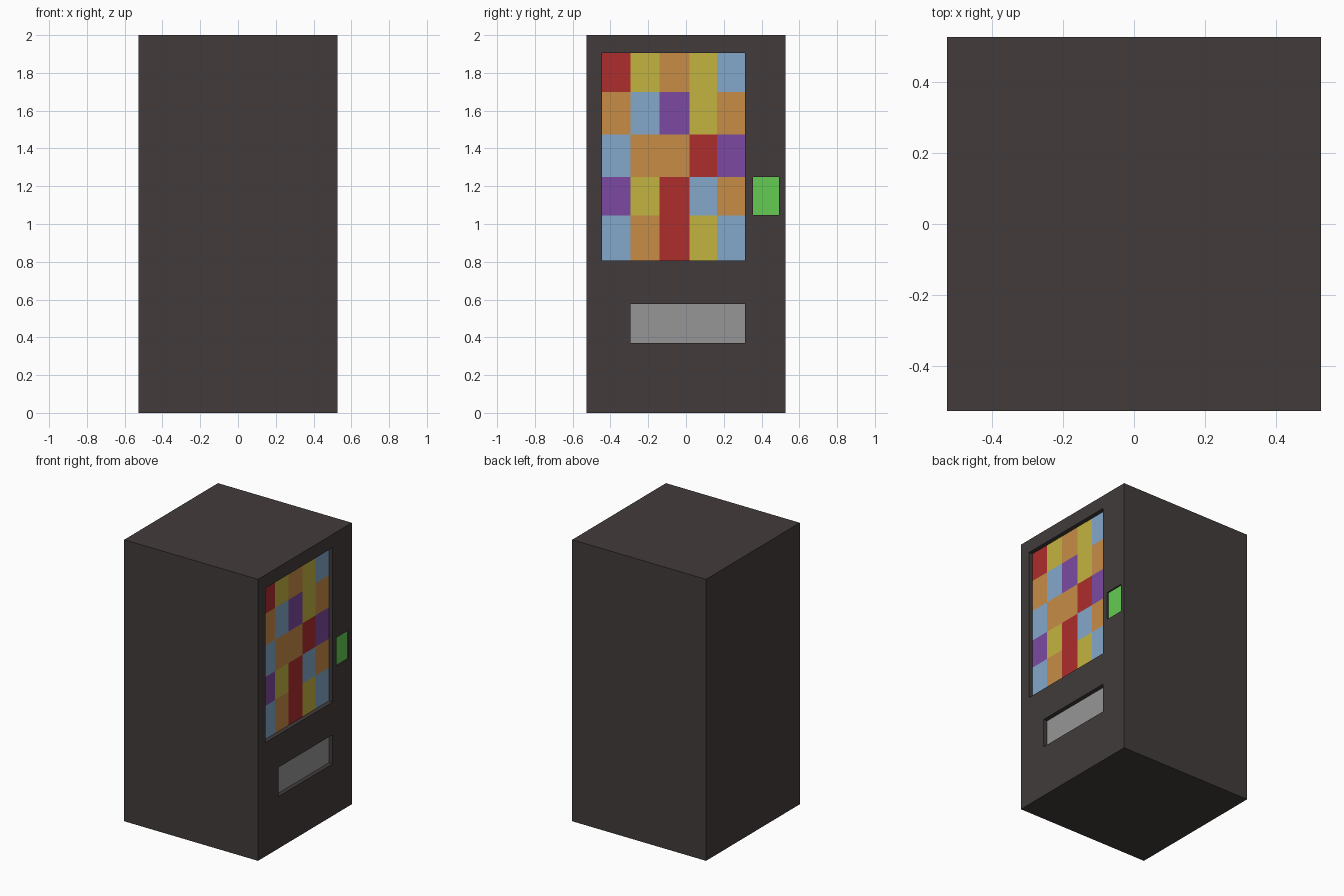
import bpy
import bmesh
from mathutils import Matrix, Vector

cube = bpy.data.objects.get("Cube")
if cube:
    bpy.data.objects.remove(cube, do_unlink=True)


def linear(c):
    c /= 255
    return c / 12.92 if c <= 0.04045 else ((c + 0.055) / 1.055) ** 2.4


def material(name, *rgb):
    color = [linear(c) for c in rgb] + [1]
    mat = bpy.data.materials.new(name)
    mat.use_nodes = True
    mat.diffuse_color = color
    mat.node_tree.nodes["Principled BSDF"].inputs["Base Color"].default_value = color
    return mat


charcoal = material("charcoal", 66, 60, 59)
grey = material("tray grey", 150, 150, 150)
green = material("button green", 100, 203, 82)
products = {
    "R": material("red", 174, 45, 45),
    "Y": material("yellow", 196, 180, 64),
    "O": material("orange", 199, 140, 70),
    "B": material("blue", 131, 167, 202),
    "P": material("purple", 124, 74, 162),
}


def add_object(name, bm, mats):
    mesh = bpy.data.meshes.new(name)
    bm.to_mesh(mesh)
    bm.free()
    for mat in mats:
        mesh.materials.append(mat)
    obj = bpy.data.objects.new(name, mesh)
    bpy.context.collection.objects.link(obj)
    return obj


def add_box(bm, low, high):
    low, high = Vector(low), Vector(high)
    place = Matrix.Translation((low + high) / 2) @ Matrix.Diagonal((*(high - low), 1))
    bmesh.ops.create_cube(bm, size=1, matrix=place)


def add_panel(name, x, ys, zs, mats, pick=lambda row, col: 0):
    """Sheet facing +x, split along ys and zs, coloured cell by cell."""
    bm = bmesh.new()
    grid = [[bm.verts.new((x, y, z)) for y in ys] for z in zs]
    for r in range(len(zs) - 1):
        for c in range(len(ys) - 1):
            face = bm.faces.new((grid[r + 1][c], grid[r + 1][c + 1],
                                 grid[r][c + 1], grid[r][c]))
            face.normal_update()
            if face.normal.x < 0:
                face.normal_flip()
            face.material_index = pick(r, c)
    return add_object(name, bm, mats)


HALF, GAP = 0.526, 0.004
window_y = [-0.444, -0.293, -0.14, 0.018, 0.164, 0.312]
window_z = [1.905, 1.7, 1.473, 1.25, 1.045, 0.808]
tray_y, tray_z = [-0.294, 0.312], [0.576, 0.369]
button_y, button_z = [0.354, 0.492], [1.25, 1.047]
recesses = [(window_y, window_z, 0.03), (tray_y, tray_z, 0.03),
            (button_y, button_z, 0.01)]

# Cabinet with recesses cut into its +x side
bm = bmesh.new()
add_box(bm, (-HALF, -HALF, 0), (HALF, HALF, 2))
cabinet = add_object("cabinet", bm, [charcoal])

bm = bmesh.new()
for ys, zs, depth in recesses:
    add_box(bm, (HALF - depth - GAP, ys[0], zs[-1]), (HALF + 0.1, ys[-1], zs[0]))
cutter = add_object("recess_cutter", bm, [charcoal])
cutter.hide_render = True

cut = cabinet.modifiers.new("recesses", "BOOLEAN")
cut.operation, cut.solver, cut.object = "DIFFERENCE", "EXACT", cutter
bpy.context.view_layer.objects.active = cabinet
bpy.ops.object.modifier_apply(modifier=cut.name)
bpy.data.objects.remove(cutter, do_unlink=True)

# Product window, rows listed from the top
layout = ["RYOYB", "OBPYO", "BOORP", "PYRBO", "BORYB"]
keys = list(products)
add_panel("product_window", HALF - 0.03, window_y, window_z, products.values(),
          lambda row, col: keys.index(layout[row][col]))

# Dispensing tray and pay button
add_panel("dispensing_tray", HALF - 0.03, tray_y, tray_z, [grey])
add_panel("pay_button", HALF - 0.01, button_y, button_z, [green])
